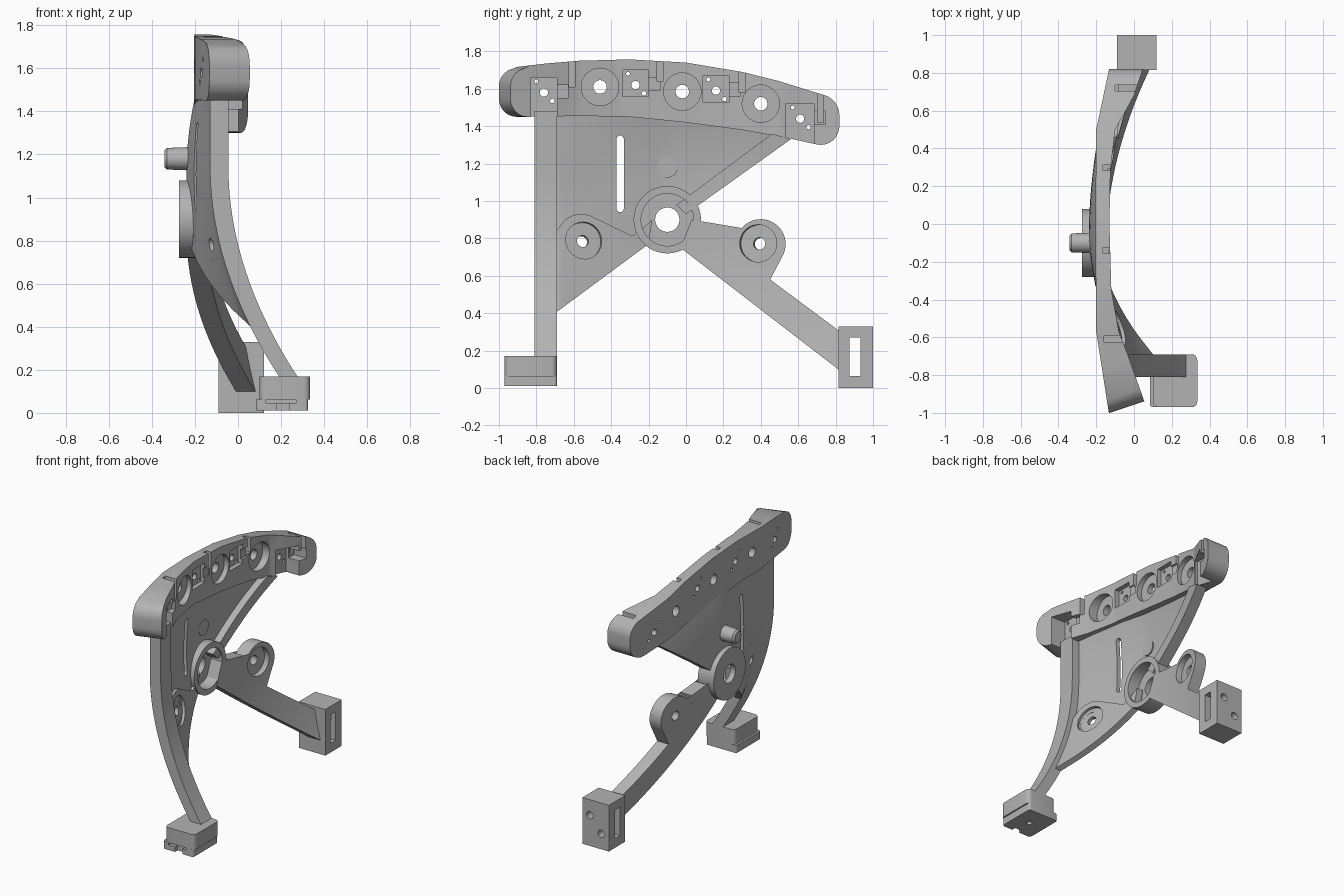
import bpy, bmesh, math
from mathutils import Matrix, Vector

cube = bpy.data.objects.get("Cube")
if cube:
    bpy.data.objects.remove(cube)

mat = bpy.data.materials.new("plain grey")
GREY = (0.45, 0.45, 0.45, 1)
mat.use_nodes = True
mat.diffuse_color = GREY
mat.node_tree.nodes["Principled BSDF"].inputs["Base Color"].default_value = GREY
parts = []


def finish(bm, name, cutter=False):
    bmesh.ops.recalc_face_normals(bm, faces=bm.faces)
    me = bpy.data.meshes.new(name)
    bm.to_mesh(me)
    bm.free()
    me.materials.append(mat)
    ob = bpy.data.objects.new(name, me)
    bpy.context.collection.objects.link(ob)
    if cutter:
        ob.hide_render = True
    else:
        parts.append(ob)
    return ob


def box(name, lo, hi, round_z=0, cutter=False):
    bm = bmesh.new()
    bmesh.ops.create_cube(bm, size=1)
    for v in bm.verts:
        v.co = [l + (h - l) * (c + .5) for l, h, c in zip(lo, hi, v.co)]
    if round_z:
        edges = [e for e in bm.edges if abs(e.verts[0].co.z - e.verts[1].co.z) > .001]
        bmesh.ops.bevel(bm, geom=edges, offset=round_z, segments=5, affect='EDGES', profile=.5)
    return finish(bm, name, cutter)


def rod(name, start, axis, length, r, r2=None, cutter=False, seg=40):
    """Cylinder growing from start along axis."""
    axis = Vector(axis).normalized()
    rot = axis.to_track_quat('Z', 'Y').to_matrix().to_4x4()
    mid = Vector(start) + axis * length / 2
    bm = bmesh.new()
    bmesh.ops.create_cone(bm, cap_ends=True, segments=seg, radius1=r, radius2=r2 or r,
                          depth=length, matrix=Matrix.Translation(mid) @ rot)
    return finish(bm, name, cutter)


def prism(name, pts, vec, cutter=False):
    bm = bmesh.new()
    face = bm.faces.new([bm.verts.new(p) for p in pts])
    new = bmesh.ops.extrude_face_region(bm, geom=[face])["geom"]
    bmesh.ops.translate(bm, vec=vec, verts=[g for g in new if isinstance(g, bmesh.types.BMVert)])
    return finish(bm, name, cutter)


def boolean(ob, cutters, op='DIFFERENCE'):
    for c in cutters:
        m = ob.modifiers.new("cut", 'BOOLEAN')
        m.operation, m.object, m.solver = op, c, 'EXACT'
    dg = bpy.context.evaluated_depsgraph_get()
    me = bpy.data.meshes.new_from_object(ob.evaluated_get(dg))
    ob.modifiers.clear()
    ob.data = me
    for c in cutters:
        bpy.data.objects.remove(c)


def surf(y, z):
    """Outer (-x) side of the bowed brace."""
    d = y + .1
    base = -.24 + (min(z - .9, 0) ** 2) / 6.4 + .3 * max(z - 1.1, 0) ** 2
    if d > 0:
        return base + d * d / 6.4
    strip = -.13 + max(0, 1.15 - z) ** 2 / 3
    return base + (strip - base) * min(1, -d / .59) ** 1.2


def shell(name, outline, thick):
    """Flat yz outline sliced finely, bent onto the brace surface."""
    bm = bmesh.new()
    f = bm.faces.new([bm.verts.new((0, y, z)) for y, z in outline])
    bmesh.ops.triangulate(bm, faces=[f])
    for n, lo, hi in (((0, 1, 0), -16, 17), ((0, 0, 1), 1, 30)):
        for i in range(lo, hi):
            co = [c * (i + .03) * .05 for c in n]
            bmesh.ops.bisect_plane(bm, geom=bm.verts[:] + bm.edges[:] + bm.faces[:],
                                   plane_co=co, plane_no=n, dist=1e-5)
    bmesh.ops.remove_doubles(bm, verts=bm.verts, dist=1e-4)
    new = bmesh.ops.extrude_face_region(bm, geom=bm.faces[:])["geom"]
    for g in new:
        if isinstance(g, bmesh.types.BMVert):
            g.co.x = thick
    for v in bm.verts:
        v.co.x += surf(v.co.y, v.co.z)
    return finish(bm, name)


def arc(cy, cz, r, a0, a1, n=16):
    ang = [math.radians(a0 + (a1 - a0) * i / n) for i in range(n + 1)]
    return [(cy + r * math.cos(a), cz + r * math.sin(a)) for a in ang]


def lug_holes(ob, y, z, thick):
    """Counterbore and screw hole square to the local surface."""
    e = .05
    n = Vector((1, -(surf(y + e, z) - surf(y - e, z)) / (2 * e),
                -(surf(y, z + e) - surf(y, z - e)) / (2 * e))).normalized()
    p = Vector((surf(y, z), y, z))
    boolean(ob, [rod("bore", p + n * thick * .55, n, .3, .1, cutter=True),
                 rod("hole", p - n * .2, n, .5, .032, cutter=True)])


# Brace: panel, diagonal arms, rims and front leg
panel = shell("brace_panel", [(-.7, 1.47), (-.7, .4), (-.2, .77), (-.1, .92), (0, .95),
                              (.53, 1.34), (.4, 1.4), (0, 1.46)], .03)
slot = [(-.7, y, z) for y, z in arc(-.352, 1.33, .02, 0, 180, 8) + arc(-.352, .96, .02, 180, 360, 8)]
boolean(panel, [prism("slot", slot, (1, 0, 0), True),
                rod("panel_hole", (-.5, -.56, .78), (1, 0, 0), 1, .075, cutter=True),
                rod("hub_gap", (-.5, -.1, .9), (1, 0, 0), 1, .16, cutter=True)])
shell("brace_rim", [(-.05, .98), (0, .93), (.56, 1.33), (.46, 1.36)], .08)
shell("front_leg", [(-.81, .15), (-.69, .15), (-.69, 1.48), (-.81, 1.48)], .085)

front_arm = shell("front_arm", [(-.18, .9), (-.26, .83), (-.37, .77)] + arc(-.56, .79, .14, 40, 130)
                  + [(-.7, .83), (-.7, .4), (-.2, .77)], .05)
lug_holes(front_arm, -.56, .78, .05)
rear_leg = shell("rear_leg", [(-.03, .75), (.84, .08), (.84, .29), (.45, .58)]
                 + arc(.4, .77, .133, -25, 140) + [(.2, .76), (.03, .9)], .09)
lug_holes(rear_leg, .4, .77, .09)
boolean(rear_leg, [rod("hub_gap", (-.5, -.1, .9), (1, 0, 0), 1, .16, cutter=True)])

# Hub cup and peg
hub = rod("hub", (-.275, -.1, .9), (1, 0, 0), .125, .18, seg=64)
boolean(hub, [rod("hub_bore", (-.235, -.1, .9), (1, 0, 0), .3, .14, cutter=True, seg=64),
              rod("hub_hole", (-.5, -.1, .9), (1, 0, 0), .6, .065, cutter=True)])
rod("peg", (-.2, -.1, 1.18), (-1, 0, 0), .13, .055, .05)
rod("peg_tip", (-.33, -.1, 1.18), (-1, 0, 0), .012, .05, .038)

# Top bar: side profile crossed with plan outline
side = (arc(-.9, 1.55, .1, 270, 180, 8) + arc(-.9, 1.61, .1, 180, 100, 8)
        + [(-.75, 1.735), (-.57, 1.75), (-.3, 1.757), (0, 1.74), (.3, 1.69), (.5, 1.64)]
        + arc(.71, 1.46, .11, 70, 0, 8) + arc(.72, 1.4, .1, 0, -100, 8)
        + [(.55, 1.335), (.3, 1.38), (0, 1.42), (-.3, 1.45), (-.57, 1.455)])
bar = prism("top_bar", [(-.3, y, z) for y, z in side], (.5, 0, 0))
for v in bar.data.vertices:
    if v.co.y < -.85:
        v.co.y += (v.co.x + .13) * .33
plan = [(-.13, -1.02), (-.2, -.57), (-.205, 0), (-.2, .5), (-.13, .83), (.05, .83), (.0, .68),
        (-.06, .57), (-.1, .5), (-.125, .28), (-.13, 0), (-.12, -.35), (-.08, -.57),
        (-.03, -.7), (.055, -.94), (.04, -1.02)]
boolean(bar, [prism("plan", [(x, y, 1.2) for x, y in plan], (0, 0, .7), True)], 'INTERSECT')

# Round seats along the bar
cuts = []
for y, z, x in ((-.46, 1.61, -.15), (-.02, 1.585, -.165), (.4, 1.52, -.155)):
    cuts += [rod("seat", (x, y, z), (1, 0, 0), .3, .1, cutter=True),
             rod("seat_hole", (-.5, y, z), (1, 0, 0), 1, .036, cutter=True)]
# Switch pockets with wire channels and screw holes
for y, z, x, w, drop in ((-.76, 1.58, -.1, .07, .2), (-.27, 1.62, -.155, .07, .06),
                         (.16, 1.59, -.16, .07, .06), (.61, 1.44, -.1, .075, .2)):
    cuts += [box("pocket", (x, y - w, z - drop), (.4, y + w, z + .08), cutter=True),
             box("step", (x + .02, y + w - .01, z - .03), (.4, y + w + .06, z + .04), cutter=True),
             rod("pin_hole", (-.5, y, z), (1, 0, 0), 1, .022, cutter=True),
             rod("small_hole", (-.5, y + .045, z - .045), (1, 0, 0), 1, .012, cutter=True),
             rod("small_hole", (-.5, y - .04, z + .06), (1, 0, 0), 1, .01, cutter=True)]
for y, z, x in ((-.61, 1.61, -.16), (-.14, 1.64, -.165), (.3, 1.58, -.165), (.72, 1.42, -.1)):
    cuts.append(box("channel", (x, y - .016, z), (.4, y + .016, 1.9), cutter=True))
boolean(bar, cuts)

# Front foot
box("front_foot", (.1, -.97, .062), (.335, -.69, .17), round_z=.03)
base = box("front_foot_base", (.085, -.97, .01), (.325, -.69, .064), round_z=.015)
boolean(base, [box("notch", (.13, -1, .046), (.27, -.93, .07), cutter=True),
               box("notch", (.18, -1, 0), (.24, -.94, .07), cutter=True),
               rod("foot_hole", (.21, -.83, -.1), (0, 0, 1), .15, .018, cutter=True)])

# Rear foot block with side slot and two screw holes
rear = box("rear_foot", (-.09, .815, 0), (.12, 1, .33))
boolean(rear, [box("side_slot", (-.3, .873, .065), (.3, .932, .27), cutter=True)]
        + [rod("screw_hole", (x, .9, z), (0, 1, 0), .2, .026, cutter=True)
           for x, z in ((.06, .22), (-.03, .11))])

# Smooth curved walls, keep edges sharp
bpy.ops.object.select_all(action='DESELECT')
for ob in parts:
    ob.select_set(True)
bpy.context.view_layer.objects.active = bar
bpy.ops.object.shade_smooth_by_angle(angle=math.radians(25))
